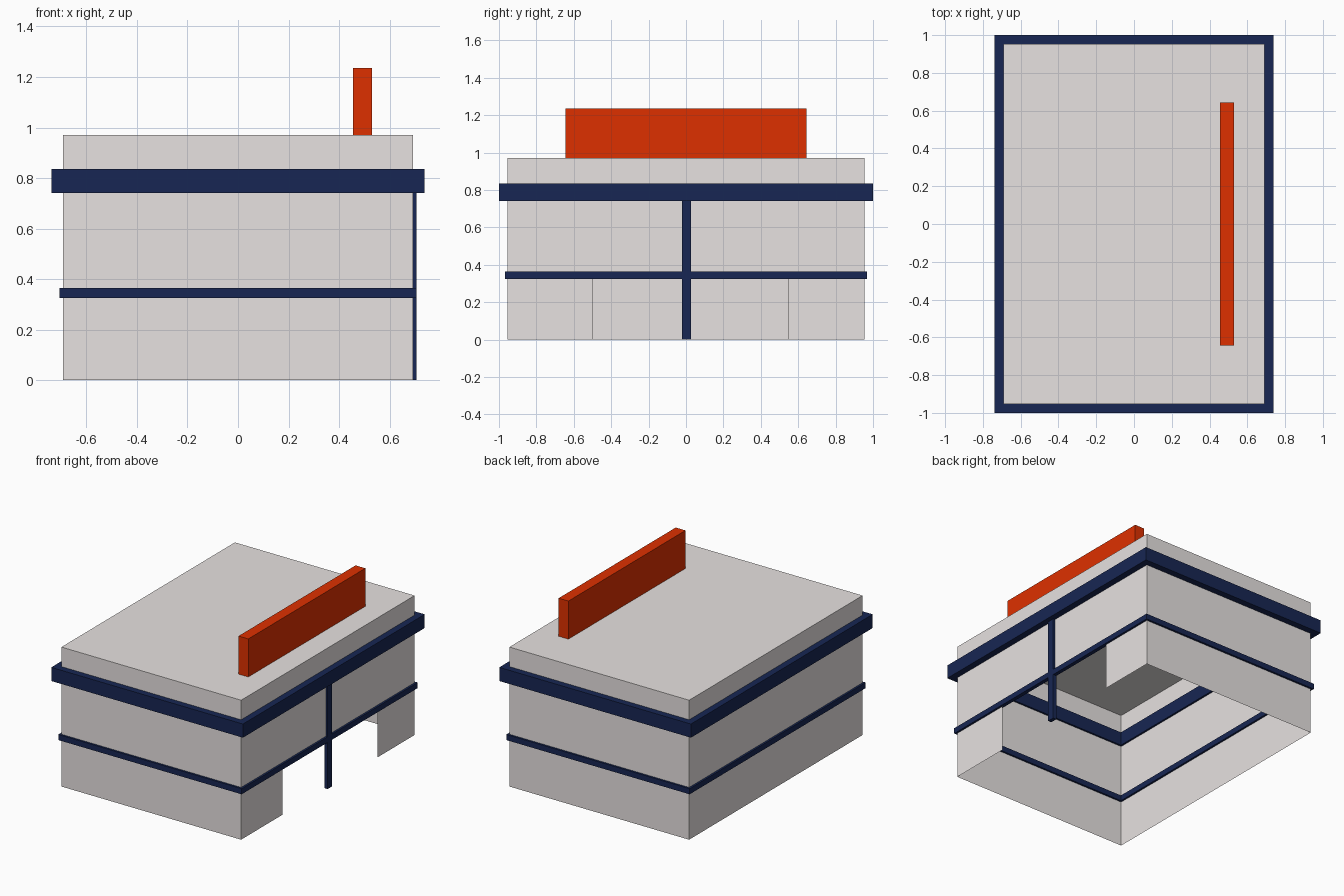
import bpy, bmesh

if "Cube" in bpy.data.objects:
    bpy.data.objects.remove(bpy.data.objects["Cube"])


def material(name, rgb):
    m = bpy.data.materials.new(name)
    m.diffuse_color = (*rgb, 1)
    m.use_nodes = True
    m.node_tree.nodes["Principled BSDF"].inputs["Base Color"].default_value = m.diffuse_color
    return m


GREY = material("warm grey", (0.799, 0.761, 0.753))
NAVY = material("navy blue", (0.0086, 0.0194, 0.0865))
RED = material("orange red", (0.730, 0.0296, 0.0))

HX, HY, TOP = 0.692, 0.954, 0.971      # wall half sizes and roof height
OPEN_Y0, OPEN_Y1, OPEN_Z = -0.497, 0.545, 0.335


def finish(name, bm, mat):
    mesh = bpy.data.meshes.new(name)
    bm.to_mesh(mesh)
    bm.free()
    mesh.materials.append(mat)
    ob = bpy.data.objects.new(name, mesh)
    bpy.context.collection.objects.link(ob)
    return ob


def box(name, lo, hi, mat):
    bm = bmesh.new()
    bmesh.ops.create_cube(bm, size=1)
    for v in bm.verts:
        v.co = [lo[i] if v.co[i] < 0 else hi[i] for i in range(3)]
    return finish(name, bm, mat)


def band(name, out, inset, z0, z1):
    """Rectangular ring that wraps the walls and shows slightly inside."""
    bm = bmesh.new()
    rings = []
    for d, z in ((out, z0), (out, z1), (-inset, z1), (-inset, z0)):
        x, y = HX + d, HY + d
        rings.append([bm.verts.new(c) for c in
                      ((-x, -y, z), (x, -y, z), (x, y, z), (-x, y, z))])
    for r in range(4):
        a, b = rings[r], rings[(r + 1) % 4]
        for i in range(4):
            j = (i + 1) % 4
            bm.faces.new((a[i], a[j], b[j], b[i]))
    bmesh.ops.recalc_face_normals(bm, faces=bm.faces)
    return finish(name, bm, NAVY)


# Thin hollow shell: roof and three plain walls, the right wall has a doorway
bm = bmesh.new()


def quad(*pts):
    bm.faces.new([bm.verts.new(p) for p in pts])


quad((-HX, -HY, TOP), (HX, -HY, TOP), (HX, HY, TOP), (-HX, HY, TOP))
quad((-HX, -HY, 0), (HX, -HY, 0), (HX, -HY, TOP), (-HX, -HY, TOP))
quad((HX, HY, 0), (-HX, HY, 0), (-HX, HY, TOP), (HX, HY, TOP))
quad((-HX, HY, 0), (-HX, -HY, 0), (-HX, -HY, TOP), (-HX, HY, TOP))
quad((HX, -HY, 0), (HX, OPEN_Y0, 0), (HX, OPEN_Y0, OPEN_Z),
     (HX, OPEN_Y1, OPEN_Z), (HX, OPEN_Y1, 0), (HX, HY, 0),
     (HX, HY, TOP), (HX, -HY, TOP))
bmesh.ops.remove_doubles(bm, verts=bm.verts, dist=1e-5)
finish("building_shell", bm, GREY)

# Trim bands, doorway post and rooftop sign board
band("upper_band", 0.046, 0.013, 0.740, 0.835)
band("lower_band", 0.014, 0.013, 0.325, 0.364)
box("doorway_post", (0.680, -0.022, 0), (0.706, 0.028, 0.745), NAVY)
box("roof_sign", (0.455, -0.644, TOP), (0.530, 0.644, 1.236), RED)
